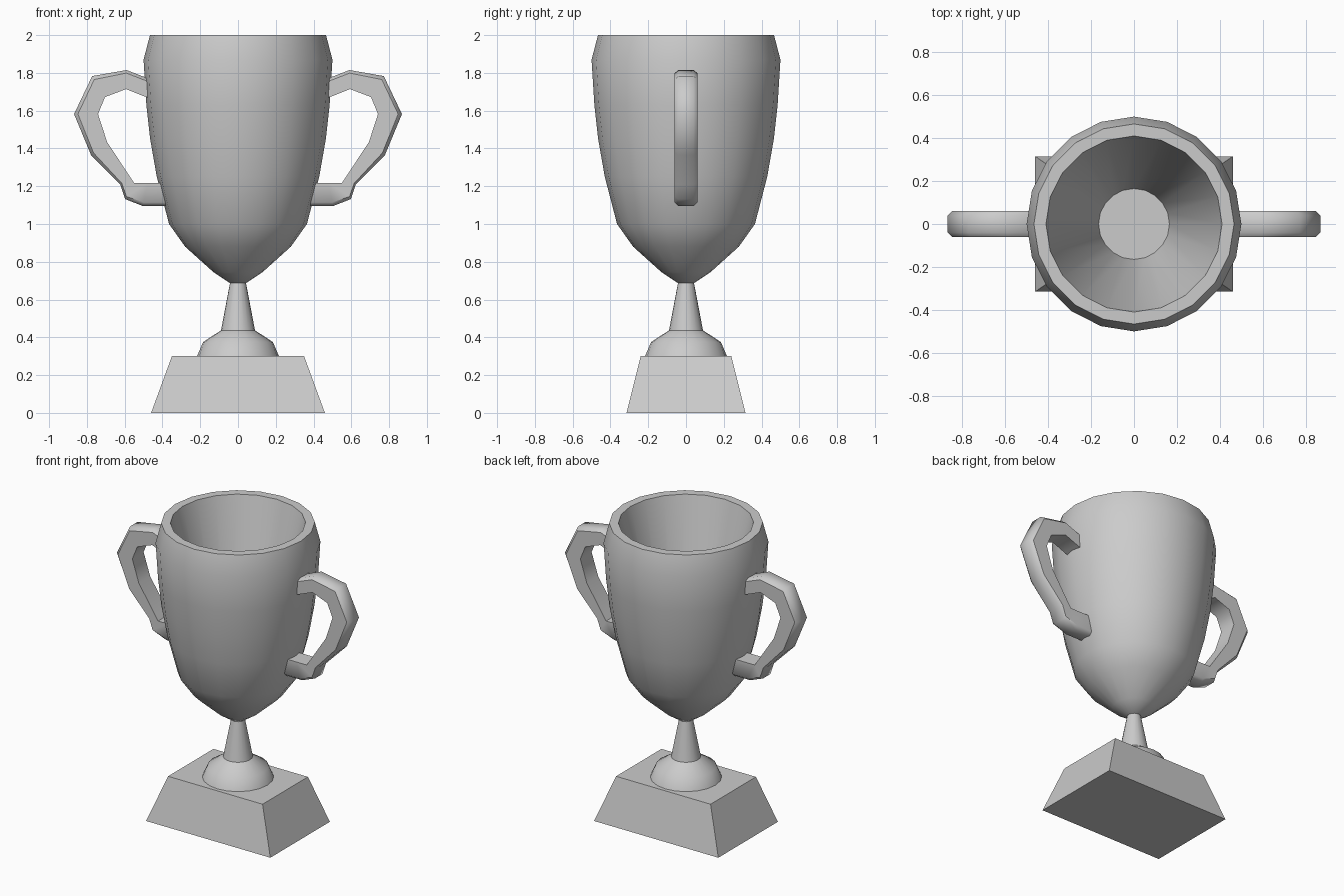
import bpy, bmesh, math

if "Cube" in bpy.data.objects:
    bpy.data.objects.remove(bpy.data.objects["Cube"])

grey = bpy.data.materials.new("light grey")
grey.use_nodes = True
grey.diffuse_color = (0.6, 0.6, 0.6, 1)
grey.node_tree.nodes["Principled BSDF"].inputs["Base Color"].default_value = (0.6, 0.6, 0.6, 1)


def finish(bm, name, angle):
    bmesh.ops.recalc_face_normals(bm, faces=bm.faces)
    mesh = bpy.data.meshes.new(name)
    bm.to_mesh(mesh)
    bm.free()
    mesh.materials.append(grey)
    obj = bpy.data.objects.new(name, mesh)
    bpy.context.collection.objects.link(obj)
    bpy.ops.object.select_all(action='DESELECT')
    obj.select_set(True)
    bpy.context.view_layer.objects.active = obj
    if angle:
        bpy.ops.object.shade_smooth_by_angle(angle=math.radians(angle))
    return obj


def loft(rings, name, angle=0):
    """Skin a row of matching rings and cap both ends."""
    bm = bmesh.new()
    rows = [[bm.verts.new(p) for p in ring] for ring in rings]
    for a, b in zip(rows, rows[1:]):
        for i in range(len(a)):
            j = (i + 1) % len(a)
            bm.faces.new((a[i], a[j], b[j], b[i]))
    bm.faces.new(rows[0])
    bm.faces.new(rows[-1])
    return finish(bm, name, angle)


def circle(r, z, sides=20):
    return [(r * math.cos(math.tau * i / sides), r * math.sin(math.tau * i / sides), z)
            for i in range(sides)]


def rectangle(x, y, z):
    return [(-x, -y, z), (x, -y, z), (x, y, z), (-x, y, z)]


# Tapered plinth
loft([rectangle(0.46, 0.315, 0), rectangle(0.35, 0.24, 0.3)], "base")

# Domed foot and stem
stem = [(0.217, 0.3), (0.185, 0.375), (0.09, 0.437), (0.04, 0.7)]
loft([circle(r, z) for r, z in stem], "stem", 40)

# Bowl: outside from bottom to rim, then the inside down to its floor
bowl = [(0.04, 0.685), (0.13, 0.745), (0.28, 0.88), (0.365, 1.0), (0.43, 1.25),
        (0.465, 1.45), (0.485, 1.63), (0.5, 1.87), (0.466, 2.0), (0.41, 2.0), (0.165, 1.0)]
loft([circle(r, z) for r, z in bowl], "cup", 35)

# Handles: outer and inner outline points (x, z) paired along the curve
outer = [(0.45, 1.765), (0.5, 1.78), (0.59, 1.815), (0.772, 1.783), (0.868, 1.582),
         (0.778, 1.365), (0.624, 1.21), (0.598, 1.132), (0.503, 1.095), (0.37, 1.095)]
inner = [(0.45, 1.66), (0.5, 1.677), (0.593, 1.714), (0.704, 1.672), (0.741, 1.582),
         (0.693, 1.434), (0.57, 1.247), (0.55, 1.217), (0.48, 1.217), (0.39, 1.217)]
half, flat, chamfer = 0.06, 0.04, 0.16


def handle_ring(o, i, side):
    mid = [a + (b - a) * chamfer for a, b in zip(o, i)]
    section = [(i, -half), (i, half), (mid, half), (o, flat), (o, -flat), (mid, -half)]
    return [(side * p[0], y, p[1]) for p, y in section]


for name, side in (("left_handle", 1), ("right_handle", -1)):
    loft([handle_ring(o, i, side) for o, i in zip(outer, inner)], name, 47)
